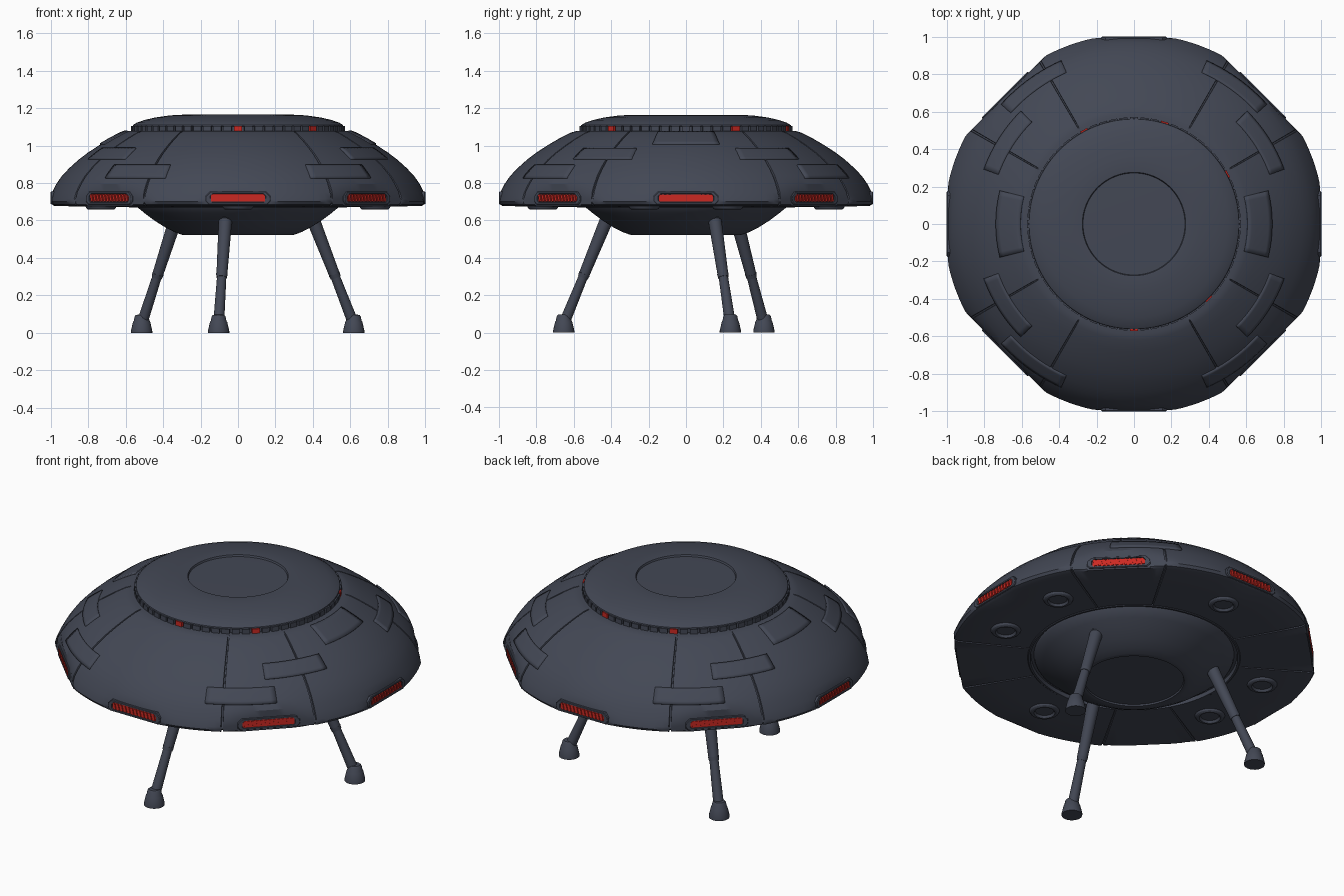
import bpy, bmesh, math
from mathutils import Vector, Matrix

if "Cube" in bpy.data.objects:
    bpy.data.objects.remove(bpy.data.objects["Cube"])

def material(name, rgb):
    m = bpy.data.materials.new(name)
    m.diffuse_color = (*rgb, 1)
    m.use_nodes = True
    m.node_tree.nodes["Principled BSDF"].inputs["Base Color"].default_value = m.diffuse_color
    return m

HULL = material("dark_slate", (0.056, 0.064, 0.090))
RED = material("signal_red", (0.60, 0.022, 0.016))

def finish(name, bm, mat, angle=30):
    me = bpy.data.meshes.new(name)
    bm.to_mesh(me)
    bm.free()
    me.materials.append(mat)
    ob = bpy.data.objects.new(name, me)
    bpy.context.collection.objects.link(ob)
    bpy.ops.object.select_all(action='DESELECT')
    ob.select_set(True)
    bpy.context.view_layer.objects.active = ob
    bpy.ops.object.shade_smooth_by_angle(angle=math.radians(angle))
    return ob

def lathe(bm, profile, angles, place):
    """Profile runs from top centre outwards and down; place(k, angle) gives a point."""
    rings = [[bm.verts.new(place(k, a)) for a in angles] for k in range(len(profile))]
    n = len(angles)
    for k in range(len(profile) - 1):
        for i in range(n):
            j = (i + 1) % n
            bm.faces.new((rings[k][i], rings[k + 1][i], rings[k + 1][j], rings[k][j]))
    bmesh.ops.remove_doubles(bm, verts=bm.verts, dist=1e-5)

def simple_lathe(name, profile, seg=128, centre=(0, 0), mat=HULL):
    bm = bmesh.new()
    lathe(bm, profile, [2 * math.pi * i / seg for i in range(seg)],
          lambda k, a: (centre[0] + profile[k][0] * math.cos(a),
                        centre[1] + profile[k][0] * math.sin(a), profile[k][1]))
    return finish(name, bm, mat)

def box(bm, mat4, size):
    bmesh.ops.create_cube(bm, size=1, matrix=mat4 @ Matrix.Diagonal((*size, 1)))

# Saucer hull: smooth lathe with radial seams and flats for the vents
SHELL = [(.54, 1.077), (.59, 1.077), (.62, 1.068), (.68, 1.037), (.74, 1.002), (.80, .963),
         (.85, .925), (.90, .880), (.94, .838), (.97, .795), (.995, .750), (1.011, .715),
         (1.015, .700), (1.005, .685), (.98, .677), (.80, .674), (.58, .672)]
SEAMS = (30, 60, 120, 150, 210, 240, 300, 330)
angles, grooves = [], set()
for i in range(144):
    d = i * 2.5
    if d in SEAMS:
        for o in (-.36, -.24, .24, .36):
            angles.append(math.radians(d + o))
            if abs(o) < .3:
                grooves.add(angles[-1])
    else:
        angles.append(math.radians(d))

def vent_distance(i):
    return 1.0 if i % 2 == 0 else .976

def hull_point(k, a):
    r, z = SHELL[k]
    if a in grooves and k > 1:
        p, q = SHELL[k - 1], SHELL[min(k + 1, len(SHELL) - 1)]
        t = Vector((q[0] - p[0], q[1] - p[1])).normalized()
        r, z = r + t.y * .010, z - t.x * .010
    v = Vector((r * math.cos(a), r * math.sin(a), z))
    for i in range(8):
        d = Vector((math.cos(i * math.pi / 4), math.sin(i * math.pi / 4), 0))
        over = v.dot(d) - (vent_distance(i) - .007)
        if over > 0:
            v -= d * over
    return v

bm = bmesh.new()
lathe(bm, SHELL, angles, hull_point)
finish("saucer_hull", bm, HULL)

# Upper dome with inset hatch
simple_lathe("upper_dome", [(0, 1.158), (.272, 1.154), (.276, 1.164), (.284, 1.165), (.36, 1.161),
             (.44, 1.150), (.50, 1.136), (.54, 1.122), (.56, 1.110), (.562, 1.104), (.552, 1.102),
             (.552, 1.074)])

# Lower bowl with recessed centre
simple_lathe("lower_bowl", [(.585, .672), (.58, .668), (.57, .668), (.566, .690), (.550, .690),
             (.545, .677), (.50, .640), (.45, .602), (.39, .564), (.34, .538), (.30, .524), (.285, .521),
             (.275, .523), (.272, .532), (0, .532)])

# Ring of teeth around the dome, five of them lit
N = 64
lit = {round(d / 360 * N) % N for d in (-90, -45, 30, 74, 119)}
dark, bright = bmesh.new(), bmesh.new()
for i in range(N):
    a = 2 * math.pi * i / N
    box(bright if i in lit else dark,
        Matrix.Rotation(a, 4, 'Z') @ Matrix.Translation((.557, 0, 1.090)), (.026, .043, .028))
finish("dome_teeth", dark, HULL)
finish("dome_lights", bright, RED)

# Raised hull plates that follow the shell
def shell_z(r):
    for (r0, z0), (r1, z1) in zip(SHELL, SHELL[1:]):
        if r0 <= r <= r1:
            return z0 + (z1 - z0) * (r - r0) / (r1 - r0)

def plate(name, r0, r1, a0, a1):
    bm = bmesh.new()
    nr, na = 6, 12
    g = [[None] * (na + 1) for _ in range(nr + 1)]
    for i in range(nr + 1):
        r = r0 + (r1 - r0) * i / nr
        for j in range(na + 1):
            a = math.radians(a0 + (a1 - a0) * j / na)
            g[i][j] = bm.verts.new((r * math.cos(a), r * math.sin(a), shell_z(r)))
    for i in range(nr):
        for j in range(na):
            bm.faces.new((g[i][j], g[i + 1][j], g[i + 1][j + 1], g[i][j + 1]))
    ob = finish(name, bm, HULL)
    s = ob.modifiers.new("thickness", 'SOLIDIFY')
    s.thickness, s.offset = .014, 0

for base, sign in ((0, 1), (180, -1), (180, 1), (360, -1)):
    plate("upper_plate", .77, .85, base + sign * 20, base + sign * 45)
    plate("lower_plate", .885, .95, base + sign * 42, base + sign * 66)
for base in (0, 180):
    plate("side_plate", .605, .735, base - 14, base + 14)

# Rim vents: frame with a red slatted grille
def slot(w, h, c):
    return [(-w, -h + c), (-w + c, -h), (w - c, -h), (w, -h + c),
            (w, h - 1.5 * c), (w - 1.5 * c, h), (-w + 1.5 * c, h), (-w, h - 1.5 * c)]

frames, grilles = bmesh.new(), bmesh.new()
for i in range(8):
    L = vent_distance(i)
    M = Matrix.Rotation(i * math.pi / 4, 4, 'Z') @ Matrix.Translation((L, 0, .720))
    loops = [[frames.verts.new(M @ Vector((x, u, v))) for u, v in pts] for x, pts in (
        (-.05, slot(.175, .034, .016)), (-.004, slot(.175, .034, .016)), (0, slot(.170, .031, .015)),
        (0, slot(.150, .023, .010)), (-.008, slot(.148, .022, .010)))]
    for A, B in zip(loops, loops[1:]):
        for j in range(8):
            k = (j + 1) % 8
            frames.faces.new((A[j], A[k], B[k], B[j]))
    box(grilles, M @ Matrix.Translation((-.010, 0, 0)), (.008, .290, .040))
    for j in range(12):
        box(grilles, M @ Matrix.Translation((-.005, -.132 + .024 * j, 0)) @ Matrix.Rotation(.25, 4, 'X'),
            (.010, .014, .038))
finish("vent_frames", frames, HULL)
finish("vent_grilles", grilles, RED)

# Underside thrusters
for d in (17, 90, 163, 197, 270, 343):
    a = math.radians(d)
    simple_lathe("thruster", [(.085, .678), (.078, .664), (.070, .659), (.058, .659), (.050, .672),
                 (.0, .672)], 32, (.765 * math.cos(a), .765 * math.sin(a)))

# Three telescopic landing legs
def tube(bm, p, q, r0, r1):
    d = q - p
    m = Matrix.Translation((p + q) / 2) @ d.to_track_quat('Z', 'Y').to_matrix().to_4x4()
    bmesh.ops.create_cone(bm, cap_ends=True, segments=24, radius1=r0, radius2=r1, depth=d.length, matrix=m)

for n, deg in enumerate((-99, 21, 141)):
    a = math.radians(deg)
    def at(z):
        r = .66 + (.423 - .66) * (z - .05) / .57
        return Vector((r * math.cos(a), r * math.sin(a), z))
    bm = bmesh.new()
    tube(bm, at(.625), at(.600), .046, .043)
    tube(bm, at(.605), at(.310), .036, .029)
    tube(bm, at(.315), at(.295), .031, .028)
    tube(bm, at(.300), at(.070), .025, .029)
    finish("landing_leg", bm, HULL)
    f = at(.045)
    simple_lathe("landing_foot", [(0, .098), (.030, .096), (.037, .088), (.042, .064), (.046, .058),
                 (.057, .010), (.057, 0), (0, 0)], 24, (f.x, f.y))
